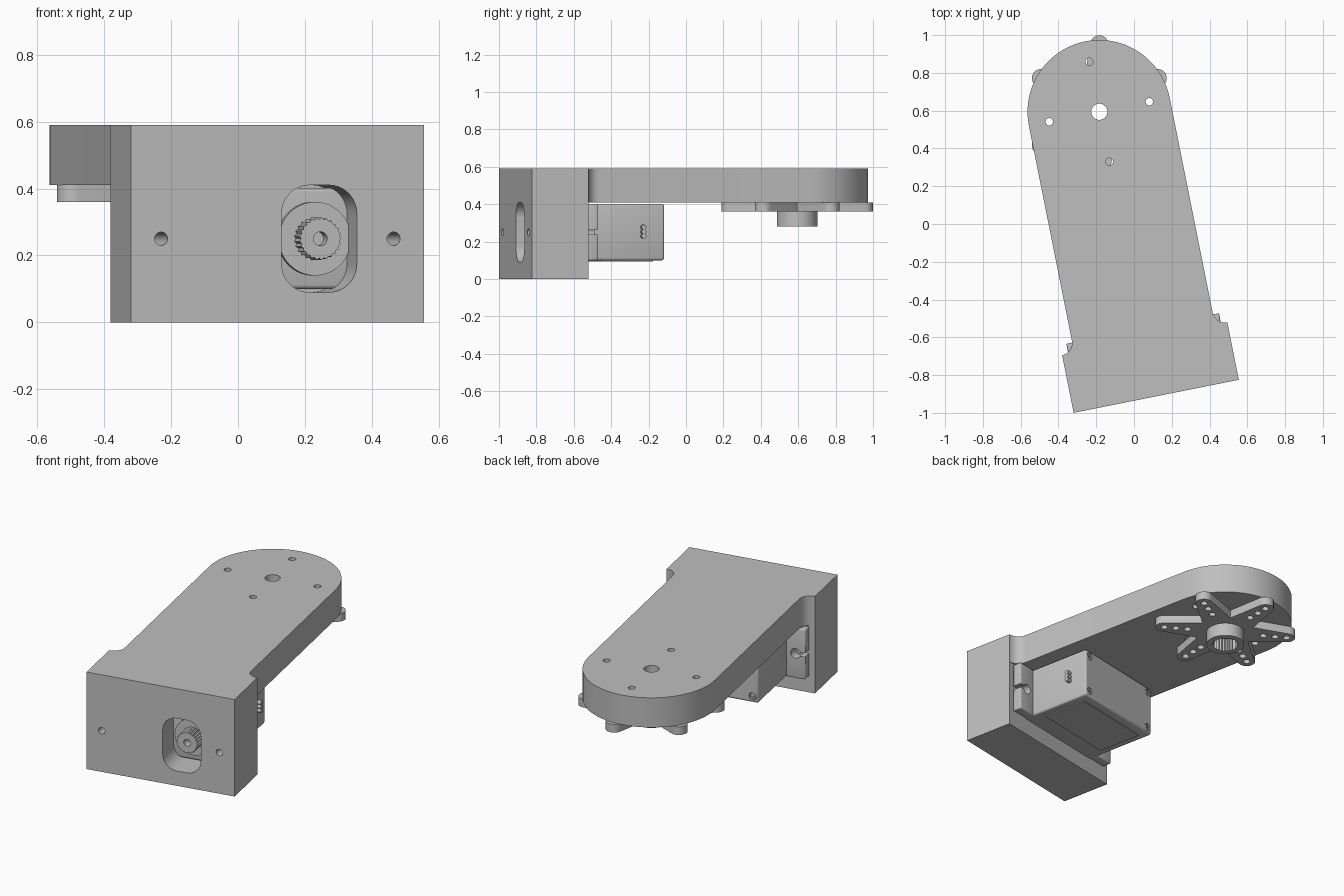
import bpy, bmesh, math
from mathutils import Matrix, Vector

if "Cube" in bpy.data.objects:
    bpy.data.objects.remove(bpy.data.objects["Cube"], do_unlink=True)

grey = bpy.data.materials.new("plain_grey")
grey.use_nodes = True
grey.diffuse_color = (0.52, 0.52, 0.52, 1)
grey.node_tree.nodes["Principled BSDF"].inputs["Base Color"].default_value = (0.52, 0.52, 0.52, 1)

# The whole assembly is modelled square, then turned into place
PLACE = Matrix.Translation((0.1175, -0.912, 0)) @ Matrix.Rotation(math.radians(11.31), 4, 'Z')
PIVOT = 1.536
SHAFT_Z = 0.25
UP = lambda a, b, h: Vector((a, b, h))
ALONG = lambda a, b, h: Vector((a, h, b))
SIDE = lambda a, b, h: Vector((h, a, b))


def arc(cx, cy, r, start, end, n=12):
    angles = [math.radians(start + (end - start) * i / n) for i in range(n + 1)]
    return [(cx + r * math.cos(a), cy + r * math.sin(a)) for a in angles]


def circle(cx, cy, r, n=24):
    return arc(cx, cy, r, 0, 360, n)[:-1]


def rect(x0, x1, y0, y1):
    return [(x0, y0), (x1, y0), (x1, y1), (x0, y1)]


def round_rect(x0, x1, y0, y1, r):
    return (arc(x1 - r, y1 - r, r, 0, 90) + arc(x0 + r, y1 - r, r, 90, 180)
            + arc(x0 + r, y0 + r, r, 180, 270) + arc(x1 - r, y0 + r, r, 270, 360))


def spline(cx, cy, r, depth, teeth=25):
    pts = []
    for i in range(teeth * 2):
        a = math.pi * i / teeth
        rad = r - depth * (i % 2)
        pts.append((cx + rad * math.cos(a), cy + rad * math.sin(a)))
    return pts


def prism(name, pts, h0, h1, axis=UP):
    bm = bmesh.new()
    low = [bm.verts.new(axis(a, b, h0)) for a, b in pts]
    high = [bm.verts.new(axis(a, b, h1)) for a, b in pts]
    bm.faces.new(low)
    bm.faces.new(high)
    for i in range(len(pts)):
        j = (i + 1) % len(pts)
        bm.faces.new((low[i], low[j], high[j], high[i]))
    bmesh.ops.recalc_face_normals(bm, faces=bm.faces)
    mesh = bpy.data.meshes.new(name)
    bm.to_mesh(mesh)
    bm.free()
    mesh.materials.append(grey)
    ob = bpy.data.objects.new(name, mesh)
    bpy.context.collection.objects.link(ob)
    return ob


def bake(ob):
    bpy.context.view_layer.update()
    graph = bpy.context.evaluated_depsgraph_get()
    mesh = bpy.data.meshes.new_from_object(ob.evaluated_get(graph))
    ob.modifiers.clear()
    ob.data = mesh


def combine(ob, others, operation='DIFFERENCE'):
    for other in others:
        mod = ob.modifiers.new("shape", 'BOOLEAN')
        mod.operation = operation
        mod.solver = 'EXACT'
        mod.object = other
        bake(ob)
        bpy.data.objects.remove(other, do_unlink=True)


def bevel(ob, width):
    mod = ob.modifiers.new("edges", 'BEVEL')
    mod.width = width
    mod.segments = 3
    bake(ob)


parts = []

# Bracket: rounded deck with filleted shoulders, joined to a thick front wall
deck = ([(-0.446, 0), (0.446, 0), (0.446, 0.31)] + arc(0.446, 0.376, 0.066, 270, 180, 8)[1:]
        + arc(0, PIVOT, 0.38, 0, 180, 40) + arc(-0.446, 0.376, 0.066, 0, -90, 8)[:-1]
        + [(-0.446, 0.31)])
bracket = prism("arm_bracket", deck, 0.41, 0.59)
combine(bracket, [prism("wall", rect(-0.446, 0.446, 0, 0.31), 0, 0.59)], 'UNION')
holes = [prism("hole", circle(0, PIVOT, 0.043), 0.3, 0.7)]
for i in range(4):
    a = math.pi / 2 * i
    holes.append(prism("hole", circle(0.27 * math.cos(a), PIVOT + 0.27 * math.sin(a), 0.02), 0.3, 0.7))
for x in (-0.354, 0.354):
    holes.append(prism("hole", circle(x, SHAFT_Z, 0.02), -0.1, 0.315, ALONG))
holes.append(prism("window", round_rect(0.013, 0.242, 0.09, 0.41, 0.085), -0.1, 0.25, ALONG))
combine(bracket, holes)
parts.append(bracket)

# Motor case
case = prism("motor_case", rect(-0.30, 0.30, 0.1, 0.402), 0.15, 0.753, ALONG)
bevel(case, 0.012)
combine(case, [prism("recess", circle(x, z, 0.022), 0.74, 0.8, ALONG)
               for x in (-0.265, 0.265) for z in (0.137, 0.365)])
parts.append(case)
for x in (-0.265, 0.265):
    for z in (0.137, 0.365):
        screw = prism("case_screw", circle(x, z, 0.018), 0.735, 0.75, ALONG)
        combine(screw, [prism("slot", rect(x - 0.012, x + 0.012, z - 0.003, z + 0.003), 0.745, 0.8, ALONG),
                        prism("slot", rect(x - 0.003, x + 0.003, z - 0.012, z + 0.012), 0.745, 0.8, ALONG)])
        parts.append(screw)
parts.append(prism("case_panel", rect(-0.25, 0.25, 0.42, 0.70), 0.094, 0.102))

# Mounting tabs with open-ended screw slots
for s in (-1, 1):
    tab = prism("mounting_tab", rect(*sorted((s * 0.28, s * 0.412)), 0.1, 0.402), 0.311, 0.366, ALONG)
    bevel(tab, 0.006)
    combine(tab, [prism("hole", circle(s * 0.354, SHAFT_Z, 0.03), 0.2, 0.5, ALONG),
                  prism("slot", rect(*sorted((s * 0.36, s * 0.5)), 0.238, 0.262), 0.2, 0.5, ALONG)])
    parts.append(tab)

# Output boss and splined shaft inside the window
parts.append(prism("shaft_boss", circle(0.14, SHAFT_Z, 0.11, 40), 0.125, 0.16, ALONG))
shaft = prism("output_shaft", spline(0.14, SHAFT_Z, 0.064, 0.006), 0.045, 0.13, ALONG)
combine(shaft, [prism("hole", circle(0.14, SHAFT_Z, 0.021), 0, 0.1, ALONG)])
parts.append(shaft)

# Cable outlet: three short wires
for z in (0.229, 0.253, 0.277):
    parts.append(prism("cable_wire", circle(0.635, z, 0.013, 16), 0.29, 0.33, SIDE))

# Six-armed horn under the deck
star = []
for i in range(6):
    deg = 18.69 + 60 * i
    a = math.radians(deg)
    star += arc(0.357 * math.cos(a), PIVOT + 0.357 * math.sin(a), 0.048, deg - 82, deg + 82, 10)
    v = math.radians(deg + 30)
    star.append((0.17 * math.cos(v), PIVOT + 0.17 * math.sin(v)))
horn = prism("horn_star", star, 0.36, 0.41)
holes = [prism("bore", circle(0, PIVOT, 0.05), 0.2, 0.5)]
for i in range(6):
    a = math.radians(18.69 + 60 * i)
    for r in (0.22, 0.288, 0.355):
        holes.append(prism("hole", circle(r * math.cos(a), PIVOT + r * math.sin(a), 0.02, 16), 0.2, 0.5))
combine(horn, holes)
parts.append(horn)
hub = prism("horn_hub", circle(0, PIVOT, 0.108, 48), 0.28, 0.362)
combine(hub, [prism("bore", spline(0, PIVOT, 0.076, 0.008), 0.2, 0.5)])
parts.append(hub)

# Place everything and shade
bpy.ops.object.select_all(action='DESELECT')
for ob in parts:
    ob.data.transform(PLACE)
    ob.select_set(True)
bpy.context.view_layer.objects.active = bracket
bpy.ops.object.shade_smooth_by_angle(angle=math.radians(30))
